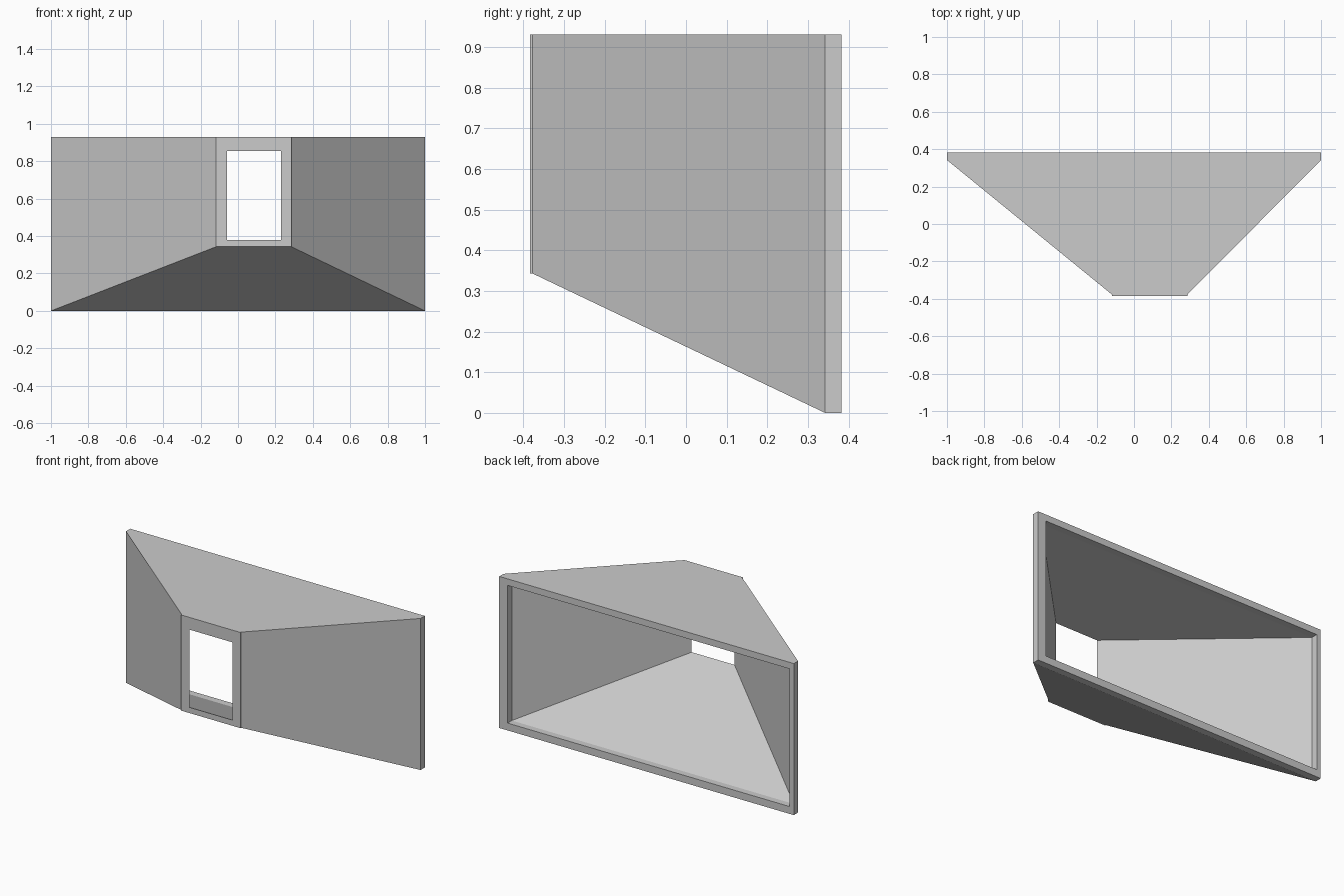
import bpy
import bmesh

# Remove the default cube
cube = bpy.data.objects.get("Cube")
if cube:
    bpy.data.objects.remove(cube, do_unlink=True)

# Single grey material
GREY = (0.6, 0.6, 0.6, 1.0)
mat = bpy.data.materials.new("plain grey")
mat.use_nodes = True
mat.diffuse_color = GREY
bsdf = next(n for n in mat.node_tree.nodes if n.type == 'BSDF_PRINCIPLED')
bsdf.inputs["Base Color"].default_value = GREY

BACK, BACK_LIP, FRONT_LIP, FRONT = 0.383, 0.342, -0.378, -0.384

# Rectangular openings as (x min, x max, z min, z max)
outer_back = (-1.0, 1.0, 0.0, 0.93)
outer_front = (-0.117, 0.285, 0.343, 0.93)
inner_back = (-0.972, 0.943, 0.045, 0.89)
inner_front = (-0.06, 0.23, 0.378, 0.855)


def ring(bm, rect, y):
    """Four corners of a rectangle standing at depth y."""
    x0, x1, z0, z1 = rect
    return [bm.verts.new((x, y, z))
            for x, z in ((x0, z0), (x1, z0), (x1, z1), (x0, z1))]


# Hollow tapered duct: outside front to back, then back through the inside
bm = bmesh.new()
rings = [ring(bm, rect, y) for rect, y in (
    (outer_front, FRONT), (outer_front, FRONT_LIP),
    (outer_back, BACK_LIP), (outer_back, BACK),
    (inner_back, BACK), (inner_back, BACK_LIP),
    (inner_front, FRONT))]
for a, b in zip(rings, rings[1:] + rings[:1]):
    for i in range(4):
        j = (i + 1) % 4
        bm.faces.new((a[i], a[j], b[j], b[i]))
bmesh.ops.recalc_face_normals(bm, faces=bm.faces)

mesh = bpy.data.meshes.new("tapered_duct")
bm.to_mesh(mesh)
bm.free()
mesh.materials.append(mat)
duct = bpy.data.objects.new("tapered_duct", mesh)
bpy.context.collection.objects.link(duct)
